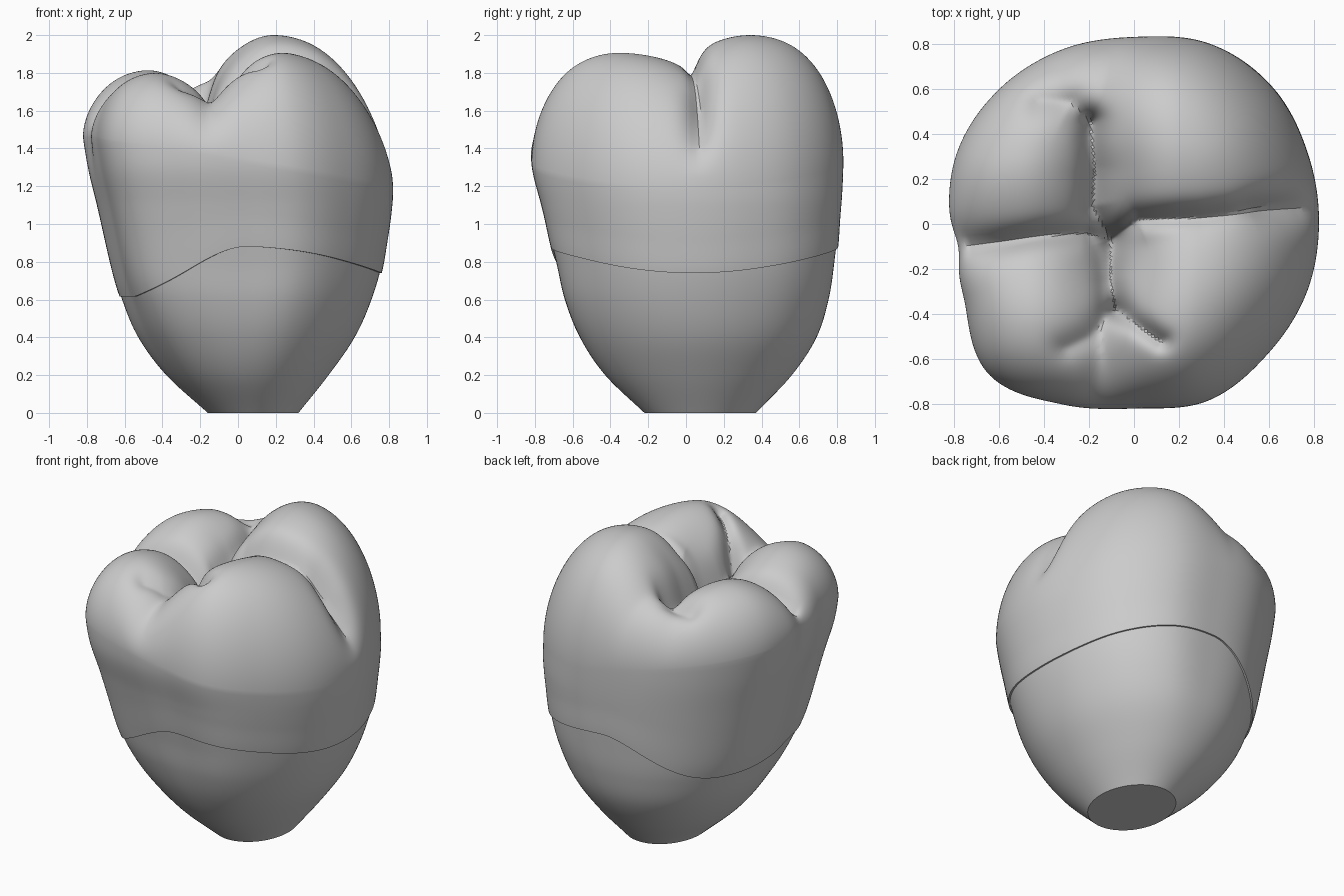
import bpy, bmesh, math
from mathutils import Vector

if "Cube" in bpy.data.objects:
    bpy.data.objects.remove(bpy.data.objects["Cube"], do_unlink=True)

SEG = 220

# One material for the whole tooth
grey = bpy.data.materials.new("plain grey")
grey.use_nodes = True
grey.diffuse_color = (0.6, 0.6, 0.6, 1)
grey.node_tree.nodes["Principled BSDF"].inputs["Base Color"].default_value = (0.6, 0.6, 0.6, 1)


def smooth(a, b, x):
    t = min(max((x - a) / (b - a), 0), 1)
    return t * t * (3 - 2 * t)


def spline(xs, ys, x):
    """Cubic interpolation through a short table."""
    n = len(xs) - 1
    x = min(max(x, xs[0]), xs[n])
    i = next(k for k in range(n) if x <= xs[k + 1])
    slope = lambda k: ((ys[min(k + 1, n)] - ys[max(k - 1, 0)])
                       / (xs[min(k + 1, n)] - xs[max(k - 1, 0)]))
    h = xs[i + 1] - xs[i]
    t = (x - xs[i]) / h
    return (ys[i] * (1 + 2 * t) * (1 - t) ** 2 + ys[i + 1] * t * t * (3 - 2 * t)
            + h * t * (1 - t) * (slope(i) * (1 - t) - slope(i + 1) * t))


# Side profiles: reach in each direction at each height
LEVELS = [0, 0.2, 0.4, 0.6, 0.8, 1.1, 1.3, 1.5, 1.7]
RIGHT = [0.32, 0.48, 0.62, 0.715, 0.775, 0.822, 0.825, 0.825, 0.825]
LEFT = [0.16, 0.38, 0.53, 0.62, 0.68, 0.75, 0.798, 0.828, 0.828]
FRONT = [0.22, 0.43, 0.57, 0.66, 0.71, 0.785, 0.835, 0.84, 0.84]
BACK = [0.37, 0.56, 0.69, 0.755, 0.785, 0.815, 0.825, 0.825, 0.825]

# Plan outline of the crown, as radii at equal angles
RADII = [0.82, 0.83, 0.86, 0.865, 0.83, 0.84, 0.85, 0.85,
         0.82, 0.82, 0.92, 0.85, 0.805, 0.84, 0.825, 0.825]
ANGLES = [k - 2 for k in range(len(RADII) + 4)]
RADII_LOOP = RADII[-2:] + RADII + RADII[:2]


def section(a, z):
    """Point of the side wall at angle a and height z."""
    r, l, f, b = (spline(LEVELS, t, z) for t in (RIGHT, LEFT, FRONT, BACK))
    plan = spline(ANGLES, RADII_LOOP, a / math.tau * len(RADII)) / 0.825
    q = 1 + (plan - 1) * smooth(0, 0.8, z)
    return ((r - l) / 2 + (r + l) / 2 * q * math.cos(a),
            (b - f) / 2 + (b + f) / 2 * q * math.sin(a))


def neck(a):
    """Height of the wavy line between root and crown."""
    c = math.cos(a)
    return 0.88 - (0.14 * c ** 1.8 if c > 0 else 0.265 * smooth(0, 0.88, -c))


# Cusps: x, y, height, inner steepness across and along
CUSPS = [(0.28, -0.5, 1.94, 1.6, 0.4), (0.2, 0.37, 2.01, 1.7, 0.9),
         (-0.48, -0.45, 1.82, 1.4, 0.9), (-0.5, 0.3, 1.83, 1.4, 1.1),
         (0.03, -0.62, 1.69, 1.2, 1.2), (-0.15, 0.62, 1.79, 1.2, 1.2)]

# Fissures: depth, width, path
FISSURES = [
    (0.13, 0.045, [(-0.19, 0.45), (-0.17, 0.25), (-0.18, 0.08), (-0.1, -0.07),
                   (-0.1, -0.25), (-0.08, -0.38)]),
    (0.09, 0.045, [(-0.75, -0.1), (-0.4, -0.05), (-0.22, -0.04), (-0.1, -0.07)]),
    (0.11, 0.05, [(-0.1, -0.07), (0.02, 0.02), (0.3, 0.03), (0.55, 0.06), (0.75, 0.07)]),
    (0.08, 0.04, [(-0.08, -0.38), (0.12, -0.52)]),
    (0.06, 0.07, [(-0.19, 0.45), (-0.28, 0.54), (-0.42, 0.55)]),
    (0.04, 0.06, [(-0.08, -0.38), (-0.2, -0.5), (-0.3, -0.55)]),
    (0.08, 0.16, [(-0.15, 0.2), (-0.1, -0.15)]),
]


def distance(p, path):
    best = 9
    for a, b in zip(path, path[1:]):
        a, b = Vector(a), Vector(b)
        d = b - a
        t = min(max((p - a).dot(d) / d.length_squared, 0), 1)
        best = min(best, (p - a - d * t).length)
    return best


def chewing_height(x, y):
    """Highest cusp at this point, less the fissures."""
    peaks = []
    for cx, cy, h, across, along in CUSPS:
        dx, dy = x - cx, y - cy
        kx = across if dx * cx < 0 or abs(cx) < 0.16 else 0.6
        ky = along if dy * cy < 0 else 0.5
        peaks.append(h - kx * dx * dx - ky * dy * dy)
    top = max(peaks)
    z = top + 0.02 * math.log(sum(math.exp((v - top) / 0.02) for v in peaks))
    p = Vector((x, y))
    return z - sum(d * math.exp(-(distance(p, path) / w) ** 1.5)
                   for d, w, path in FISSURES)


def side_grooves(x, y, z):
    """Press the grooves that run down the two side walls."""
    g = 0.075 * math.exp(-abs((y - 0.07) / 0.07) ** 1.5) * smooth(1.25, 1.6, z) * smooth(0.4, 0.65, x)
    h = 0.03 * math.exp(-((y + 0.1) / 0.1) ** 2) * smooth(1.15, 1.5, z) * smooth(0.4, 0.65, -x)
    return (x - g + h, y, z)


def loft(name, rings, cap_start=False, tip=None):
    bm = bmesh.new()
    rows = [[bm.verts.new(p) for p in ring] for ring in rings]
    for low, high in zip(rows, rows[1:]):
        for j in range(SEG):
            k = (j + 1) % SEG
            bm.faces.new((low[j], low[k], high[k], high[j]))
    if cap_start:
        bm.faces.new(rows[0][::-1])
    if tip:
        t = bm.verts.new(tip)
        for j in range(SEG):
            bm.faces.new((rows[-1][j], rows[-1][(j + 1) % SEG], t))
    mesh = bpy.data.meshes.new(name)
    bm.to_mesh(mesh)
    bm.free()
    mesh.materials.append(grey)
    obj = bpy.data.objects.new(name, mesh)
    bpy.context.collection.objects.link(obj)
    bpy.ops.object.select_all(action="DESELECT")
    obj.select_set(True)
    bpy.context.view_layer.objects.active = obj
    bpy.ops.object.shade_smooth_by_angle(angle=math.radians(28))


angles = [math.tau * j / SEG for j in range(SEG)]

# Root: tapering stump with a flat end, tucked slightly into the crown
root_rings = []
for i in range(31):
    ring = []
    for a in angles:
        z = (neck(a) + 0.02) * i / 30
        x, y = section(a, z)
        s = 1 - 0.008 * smooth(0.3, 0.7, z)
        ring.append((x * s, y * s, z))
    root_rings.append(ring)
loft("root", root_rings, cap_start=True)

# Crown: lip, side wall, then the domed chewing surface
crown_rings = []
WALL, DOME = 24, 90
for i in range(-1, WALL + DOME):
    ring = []
    for a in angles:
        c, s = math.cos(a), math.sin(a)
        widest = 1.32 - 0.14 * c + 0.02 * abs(s)
        if i < WALL:
            t = max(i, 0) / WALL
            z = neck(a) + (widest - neck(a)) * t
            x, y = section(a, z)
            lip = 0.98 if i < 0 else 1 + 0.006 * (1 - smooth(0, 0.4, t))
            x, y = x * lip, y * lip
        else:
            shrink = math.cos(math.pi / 2 * (i - WALL) / DOME)
            x, y = section(a, widest)
            x, y = x * shrink, y * shrink
            fullness = 5.2 - 1.3 * c + 0.5 * s
            z = widest + (chewing_height(x, y) - widest) * math.sqrt(1 - shrink ** fullness)
        ring.append(side_grooves(x, y, z))
    crown_rings.append(ring)
centre = Vector((section(0, 1.3)[0] * 0, 0))
loft("crown", crown_rings, tip=(*centre, chewing_height(*centre)))
